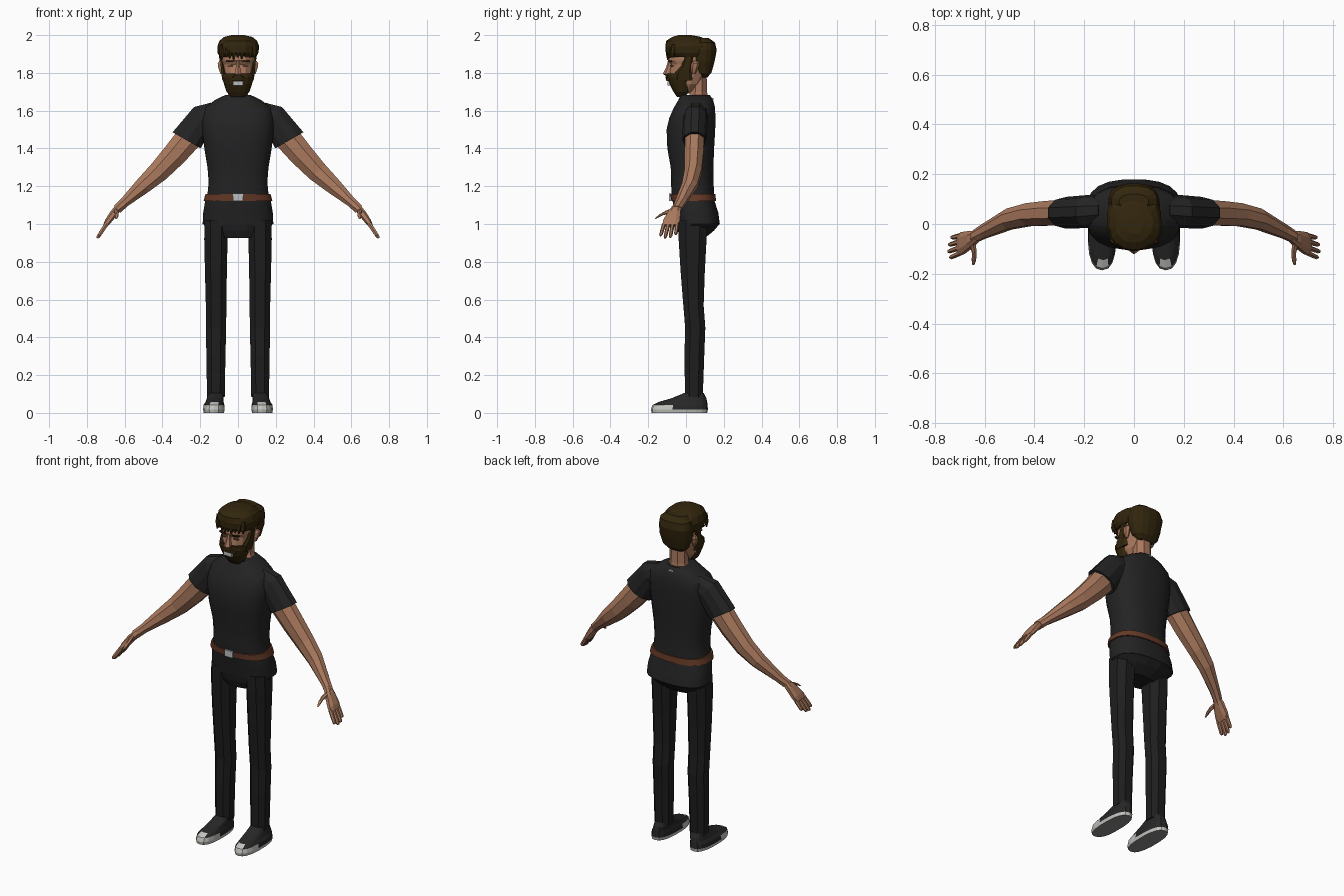
import bpy, bmesh, math, random
from mathutils import Vector as V

random.seed(4)


def mat(name, r, g, b):
    m = bpy.data.materials.new(name)
    m.diffuse_color = (r, g, b, 1)
    return m


SHIRT = mat("black_cotton", .017, .017, .018)
PANTS = mat("dark_denim", .013, .013, .013)
SKIN = mat("tan_skin", .40, .19, .11)
HAIR = mat("dark_brown_hair", .032, .019, .004)
LEATHER = mat("brown_leather", .13, .042, .02)
METAL = mat("light_metal", .5, .52, .54)
RUBBER = mat("white_rubber", .55, .55, .52)
SOLE = mat("grey_sole", .25, .25, .25)
CANVAS = mat("shoe_canvas", .02, .02, .021)
BROW = mat("brow_shadow", .13, .06, .035)


def loft(name, rings, n, mats, s=1, p=2.0, smooth=False, rule=None, jitter=0):
    """Skin a closed tube through rings (centre, u, v); s = -1 mirrors in x."""
    bm = bmesh.new()
    loops = []
    for c, u, v in rings:
        loop = []
        for i in range(n):
            a = 2 * math.pi * (i + .5) / n
            ca, sa = math.cos(a), math.sin(a)
            k = 1 + random.uniform(-jitter, jitter)
            co = V(c) + V(u) * (k * math.copysign(abs(ca) ** (2 / p), ca)) \
                + V(v) * (k * math.copysign(abs(sa) ** (2 / p), sa))
            co.x *= s
            loop.append(bm.verts.new(co))
        loops.append(loop)
    for a, b in zip(loops, loops[1:]):
        for i in range(n):
            j = (i + 1) % n
            bm.faces.new((a[i], a[j], b[j], b[i]))
    bm.faces.new(loops[0])
    bm.faces.new(loops[-1])
    bmesh.ops.recalc_face_normals(bm, faces=bm.faces)
    for f in bm.faces:
        f.normal_update()
        if rule:
            f.material_index = rule(f)
    me = bpy.data.meshes.new(name)
    bm.to_mesh(me)
    bm.free()
    for m in mats:
        me.materials.append(m)
    ob = bpy.data.objects.new(name, me)
    bpy.context.collection.objects.link(ob)
    if smooth:
        bpy.ops.object.select_all(action='DESELECT')
        ob.select_set(True)
        bpy.context.view_layer.objects.active = ob
        bpy.ops.object.shade_smooth_by_angle(angle=math.radians(32))
    return ob


def lev(z, rx, yf, yb, cx=0):
    """Horizontal ring given by height, half width, front y and back y."""
    return (cx, (yf + yb) / 2, z), (rx, 0, 0), (0, (yb - yf) / 2, 0)


def limb(x, y, z, ux, uz, ry):
    """Ring across a limb that hangs outwards in the x-z plane."""
    return (x, y, z), (ux, 0, uz), (0, ry, 0)


def box(name, x, y, z, hx, hy, hz, m):
    r = math.sqrt(2)
    return loft(name, [lev(z - hz, hx * r, y - hy * r, y + hy * r, x),
                       lev(z + hz, hx * r, y - hy * r, y + hy * r, x)], 4, [m])


# Shirt body and hem over the hips
loft("shirt", [lev(1.00, .189, -.05, .18), lev(1.06, .186, -.06, .172),
               lev(1.12, .176, -.072, .153), lev(1.16, .163, -.078, .15),
               lev(1.22, .157, -.08, .147), lev(1.30, .163, -.082, .146),
               lev(1.40, .180, -.10, .15), lev(1.50, .192, -.104, .156),
               lev(1.56, .194, -.09, .157), lev(1.615, .178, -.066, .155),
               lev(1.655, .125, -.042, .145), lev(1.682, .07, -.03, .128)],
     20, [SHIRT], p=2.5, smooth=True)
loft("hips", [lev(.925, .10, -.03, .10), lev(.965, .155, -.045, .15),
              lev(1.00, .188, -.05, .179)], 16, [PANTS], p=2.4)

# Belt, buckle and neck label
loft("belt", [lev(1.122, .184, -.079, .160), lev(1.158, .174, -.084, .157)],
     20, [LEATHER], p=2.5, smooth=True)
box("buckle", 0, -.084, 1.142, .026, .005, .019, METAL)
box("neck_label", 0, .142, 1.664, .014, .003, .004, METAL)

# Neck and head
loft("neck", [lev(1.64, .068, .0, .125), lev(1.70, .054, .02, .115),
              lev(1.82, .054, .025, .112)], 8, [SKIN])
loft("head", [lev(1.69, .04, -.05, .02), lev(1.74, .068, -.07, .08),
              lev(1.80, .08, -.09, .12), lev(1.845, .084, -.082, .13),
              lev(1.865, .087, -.095, .135), lev(1.93, .088, -.09, .135)],
     14, [SKIN], p=2.3)
loft("nose", [lev(1.782, .014, -.105, -.07), lev(1.795, .021, -.122, -.07),
              lev(1.83, .013, -.105, -.07), lev(1.862, .009, -.096, -.07)],
     6, [SKIN])

# Beard with lighter mouth
loft("beard", [lev(1.672, .035, -.048, -.012), lev(1.70, .062, -.067, .02),
               lev(1.74, .075, -.088, .028), lev(1.775, .085, -.098, .032),
               lev(1.798, .084, -.098, .035)], 16, [HAIR], p=2.5)
box("mouth", 0, -.092, 1.744, .027, .006, .011, METAL)
loft("moustache", [lev(1.757, .046, -.104, -.06), lev(1.775, .04, -.108, -.06),
                   lev(1.788, .022, -.106, -.06)], 10, [HAIR])

# Hair cap and the full mass at the back
loft("hair_top", [lev(1.885, .098, -.085, .12), lev(1.905, .108, -.106, .13),
                  lev(1.94, .112, -.11, .14), lev(1.97, .10, -.102, .12),
                  lev(1.99, .075, -.075, .08), lev(2.0, .035, -.04, .03)],
     18, [HAIR], p=2.3, jitter=.025)
loft("hair_back", [lev(1.775, .05, .075, .112), lev(1.80, .08, .055, .135),
                   lev(1.86, .098, .03, .152), lev(1.92, .104, .02, .163),
                   lev(1.96, .094, .03, .155), lev(1.985, .06, .06, .12)],
     16, [HAIR], p=2.3, jitter=.02)

# Fringe locks over the forehead
for i in range(9):
    x = (i - 4) * .021
    y = -.102 + abs(x) ** 2 * 3.2
    loft("fringe_lock", [lev(1.868 + random.uniform(0, .02), .004, y, y + .012, x * 1.02),
                         lev(1.905, .015, y - .006, y + .02, x),
                         lev(1.95, .012, y, y + .03, x)], 5, [HAIR])

for s in (1, -1):
    # Brows, sideburns and ears
    loft("eyebrow", [lev(1.858, .026, -.094, -.07, .04),
                     lev(1.866, .026, -.097, -.07, .04)], 6, [HAIR], s)
    loft("closed_eye", [lev(1.834, .017, -.083, -.065, .04),
                        lev(1.840, .017, -.084, -.065, .04)], 6, [BROW], s)
    loft("sideburn", [lev(1.76, .014, -.065, .035, .07),
                      lev(1.80, .014, -.06, .035, .076),
                      lev(1.84, .012, -.025, .035, .081),
                      lev(1.90, .012, .0, .04, .085)], 6, [HAIR], s, p=3)
    loft("ear", [lev(1.795, .008, .03, .05, .086), lev(1.825, .016, .025, .066, .09),
                 lev(1.85, .017, .028, .072, .093), lev(1.862, .008, .038, .06, .093)],
         6, [SKIN], s)

    # Sleeve and arm
    loft("sleeve", [limb(.12, .055, 1.585, .025, .06, .06),
                    limb(.19, .05, 1.555, .045, .068, .066),
                    limb(.272, .045, 1.443, .078, .045, .064)], 10, [SHIRT], s)
    loft("arm", [limb(.255, .045, 1.462, .065, .04, .055),
                 limb(.335, .043, 1.368, .053, .045, .054),
                 limb(.42, .038, 1.277, .043, .042, .049),
                 limb(.50, .02, 1.205, .034, .034, .045),
                 limb(.60, -.028, 1.115, .02, .02, .032),
                 limb(.64, -.05, 1.078, .019, .019, .027)], 8, [SKIN], s)

    # Palm, fingers and thumb
    loft("palm", [limb(.625, -.047, 1.095, .014, .014, .022),
                  limb(.655, -.062, 1.06, .017, .013, .036),
                  limb(.688, -.077, 1.015, .015, .010, .047),
                  limb(.702, -.082, .992, .011, .007, .045)], 8, [SKIN], s, p=2.6)
    for i, length in enumerate((.85, 1.0, .95, .75)):
        y0, dy = -.116 + i * .023, -.022 + i * .004
        loft("finger", [limb(.695 + .05 * t * length, y0 + dy * t * length,
                             1.002 - .077 * t * length, r, r * .6, r)
                        for t, r in ((0, .011), (.5, .0105), (.9, .009), (1, .005))],
             6, [SKIN], s)
    loft("thumb", [((.648, -.08, 1.07), (.013, 0, 0), (0, .008, .015)),
                   ((.641, -.115, 1.058), (.011, 0, 0), (0, .007, .012)),
                   ((.643, -.145, 1.042), (.010, 0, 0), (0, .006, .010)),
                   ((.645, -.162, 1.03), (.005, 0, 0), (0, .003, .005))],
         6, [SKIN], s)

    # Trouser leg
    loft("trouser_leg", [lev(.085, .050, -.008, .092, .117),
                         lev(.30, .054, -.012, .100, .117),
                         lev(.45, .057, -.008, .106, .116),
                         lev(.57, .058, -.018, .097, .116),
                         lev(.75, .062, -.033, .104, .117),
                         lev(.92, .066, -.044, .114, .117),
                         lev(1.02, .066, -.046, .12, .115)], 8, [PANTS], s, p=2.4)

    # Shoe with rubber toe cap, side band and grey underside
    def shoe_rule(f):
        c = f.calc_center_median()
        if f.normal.z < -.9:
            return 2
        if c.z < .016 or (c.z < .042 and c.y < -.06) or (c.z < .05 and c.y < -.15):
            return 1
        return 0
    loft("shoe", [lev(0, .054, -.182, .112, .128), lev(.018, .058, -.186, .116, .128),
                  lev(.042, .056, -.178, .114, .127), lev(.058, .048, -.145, .112, .124),
                  lev(.078, .045, -.075, .108, .120), lev(.104, .040, -.012, .094, .117)],
         18, [CANVAS, RUBBER, SOLE], s, p=2.5, rule=shoe_rule)
